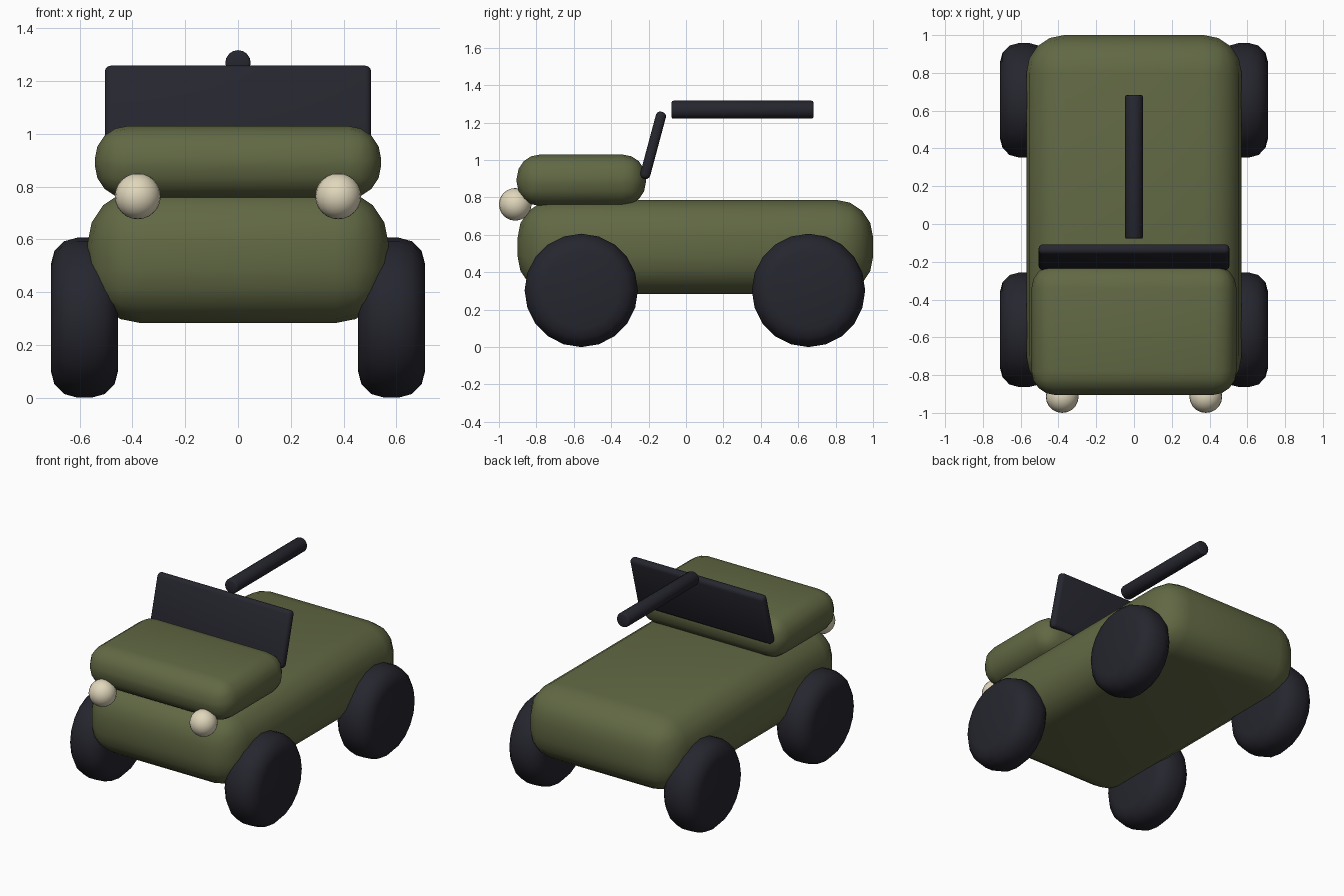
import bpy
from math import radians, pi

cube = bpy.data.objects.get("Cube")
if cube:
    bpy.data.objects.remove(cube, do_unlink=True)


def material(name, rgb):
    mat = bpy.data.materials.new(name)
    mat.use_nodes = True
    mat.diffuse_color = (*rgb, 1)
    mat.node_tree.nodes["Principled BSDF"].inputs["Base Color"].default_value = (*rgb, 1)
    return mat


olive = material("olive green", (0.12, 0.14, 0.057))
dark = material("dark navy", (0.019, 0.019, 0.028))
cream = material("warm cream", (0.75, 0.68, 0.5))


def finish(name, mat, bevel=0, segments=3):
    """Name, colour, round off and smooth the active object."""
    obj = bpy.context.object
    obj.name = name
    bpy.ops.object.transform_apply(location=False, rotation=True, scale=True)
    obj.data.materials.append(mat)
    if bevel:
        mod = obj.modifiers.new("rounded edges", "BEVEL")
        mod.width = bevel
        mod.segments = segments
        mod.limit_method = "ANGLE"
        mod.angle_limit = radians(40)
    bpy.ops.object.shade_smooth()
    return obj


def rounded_box(name, mat, centre, size, bevel, segments, tilt=0):
    bpy.ops.mesh.primitive_cube_add(size=1, location=centre, rotation=(tilt, 0, 0))
    bpy.context.object.scale = size
    return finish(name, mat, bevel, segments)


# Body, hood and tilted windshield
rounded_box("body", olive, (0, 0.05, 0.535), (1.14, 1.9, 0.505), 0.2, 4)
rounded_box("hood", olive, (0, -0.56, 0.892), (1.085, 0.69, 0.275), 0.125, 4)
rounded_box("windshield", dark, (0, -0.176, 1.079), (1.01, 0.055, 0.37), 0.024, 3, radians(-15))

# Long rod above the rear deck
bpy.ops.mesh.primitive_cylinder_add(vertices=16, radius=0.048, depth=0.76,
                                    location=(0, 0.302, 1.269), rotation=(pi / 2, 0, 0))
finish("rear_rod", dark, 0.01, 2)

# Wheels and headlights on both sides
for side, x in (("left", 1), ("right", -1)):
    for end, y in (("front", -0.56), ("rear", 0.655)):
        bpy.ops.mesh.primitive_cylinder_add(vertices=20, radius=0.303, depth=0.255,
                                            location=(x * 0.582, y, 0.303), rotation=(0, pi / 2, 0))
        finish(f"{end}_{side}_wheel", dark, 0.1, 3)
    bpy.ops.mesh.primitive_uv_sphere_add(segments=20, ring_count=12, radius=0.087,
                                         location=(x * 0.38, -0.913, 0.763))
    finish(f"{side}_headlight", cream)
